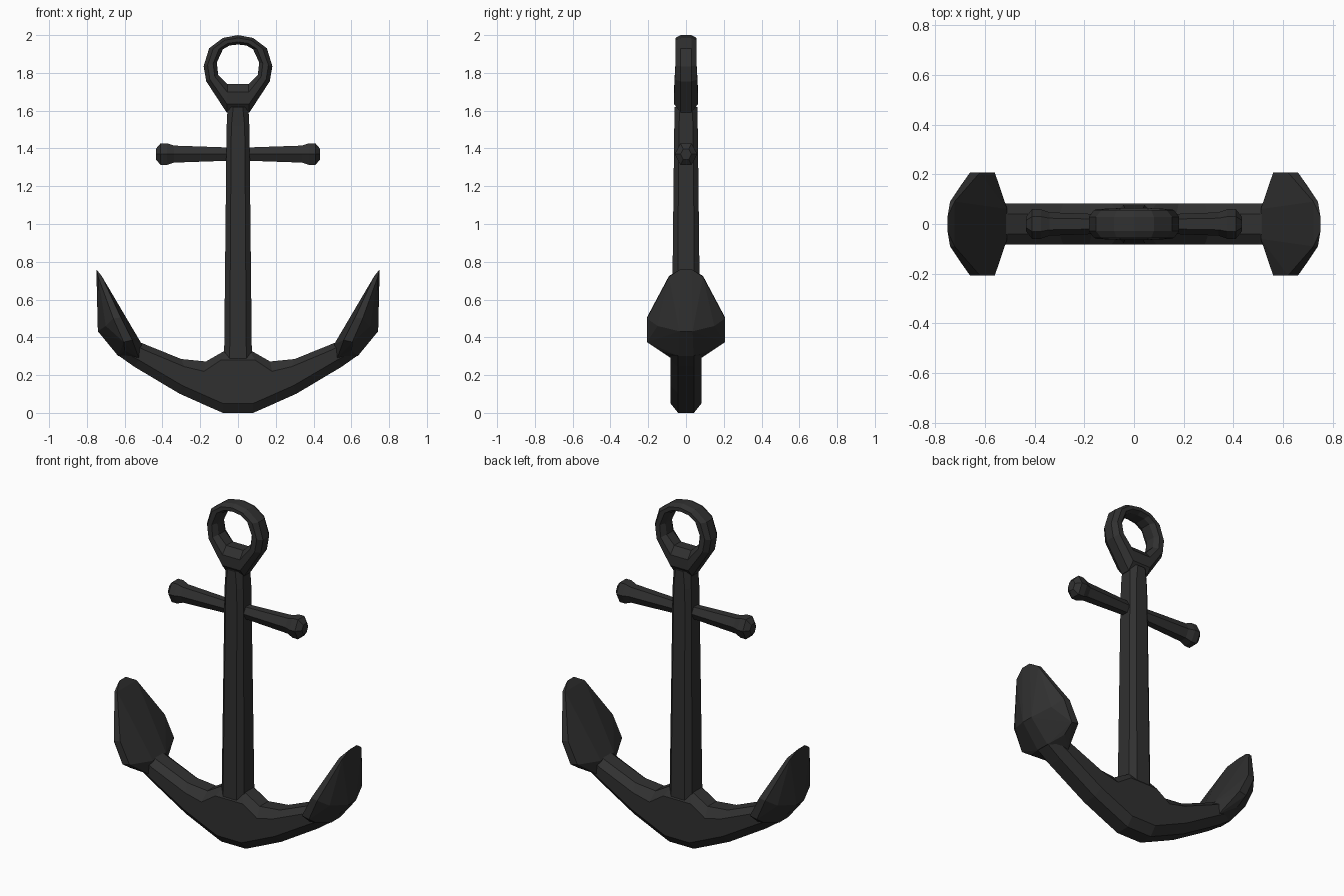
import bpy, bmesh, math
from mathutils import Vector

if "Cube" in bpy.data.objects:
    bpy.data.objects.remove(bpy.data.objects["Cube"])

iron = bpy.data.materials.new("dark_iron")
iron.diffuse_color = (0.03, 0.03, 0.03, 1)
iron.use_nodes = True
iron.node_tree.nodes["Principled BSDF"].inputs["Base Color"].default_value = iron.diffuse_color


def finish(name, bm):
    bmesh.ops.recalc_face_normals(bm, faces=bm.faces)
    me = bpy.data.meshes.new(name)
    bm.to_mesh(me)
    bm.free()
    ob = bpy.data.objects.new(name, me)
    bpy.context.collection.objects.link(ob)
    me.materials.append(iron)
    return ob


def loft(name, rings, closed=False):
    bm = bmesh.new()
    vs = [[bm.verts.new(p) for p in r] for r in rings]
    n = len(vs[0])
    for i in range(len(vs) if closed else len(vs) - 1):
        a, b = vs[i], vs[(i + 1) % len(vs)]
        for j in range(n):
            k = (j + 1) % n
            bm.faces.new((a[j], a[k], b[k], b[j]))
    if not closed:
        bm.faces.new(vs[0])
        bm.faces.new(vs[-1])
    return finish(name, bm)


# shank: tapered square bar with chamfered corners
def bar(z, hx, hy, c):
    return [(hx, -hy + c, z), (hx, hy - c, z), (hx - c, hy, z), (-hx + c, hy, z),
            (-hx, hy - c, z), (-hx, -hy + c, z), (-hx + c, -hy, z), (hx - c, -hy, z)]


loft("shank", [bar(0.15, 0.075, 0.078, 0.03), bar(1.37, 0.062, 0.064, 0.025),
               bar(1.52, 0.06, 0.062, 0.025), bar(1.62, 0.055, 0.062, 0.03)])

# ring head: chamfered section swept around a teardrop eye (outer x,z / inner x,z / half depth)
half = [((0.06, 1.59), (0.055, 1.74), 0.064), ((0.168, 1.755), (0.105, 1.79), 0.06),
        ((0.182, 1.835), (0.112, 1.855), 0.056), ((0.153, 1.93), (0.08, 1.925), 0.056),
        ((0.08, 1.985), (0.045, 1.945), 0.056)]
pairs = half + [((0, 2.0), (0, 1.95), 0.056)]
pairs += [((-o[0], o[1]), (-i[0], i[1]), t) for o, i, t in reversed(half)]
rings = []
for o, i, t in pairs:
    o, i = Vector(o), Vector(i)
    prof = [(0, -0.028), (0.3, -t), (0.72, -t), (1, -0.03), (1, 0.03), (0.72, t), (0.3, t), (0, 0.028)]
    rings.append([(o.lerp(i, f).x, y, o.lerp(i, f).y) for f, y in prof])
loft("ring_head", rings, closed=True)

# stock: six-sided crossbar with knobs
prof = [(0.04, 0.04), (0.34, 0.052), (0.375, 0.066), (0.41, 0.066), (0.435, 0.032)]
prof = [(-x, r) for x, r in reversed(prof)] + prof
loft("stock", [[(x, r * 0.9 * math.cos(a * math.pi / 3), 1.37 + r * math.sin(a * math.pi / 3))
                for a in range(6)] for x, r in prof])

# arms: chamfered section given as (bottom, lower edge, upper edge, top) points in x,z
arm = [((0.08, 0.0), (0.08, 0.05), (0.09, 0.28), (0.06, 0.335)),
       ((0.16, 0.035), (0.155, 0.083), (0.18, 0.22), (0.17, 0.272)),
       ((0.31, 0.102), (0.295, 0.145), (0.285, 0.245), (0.30, 0.285)),
       ((0.55, 0.245), (0.525, 0.28), (0.50, 0.335), (0.51, 0.37)),
       ((0.635, 0.305), (0.62, 0.33), (0.60, 0.39), (0.60, 0.42))]
arm = [tuple((-x, z) for x, z in s) for s in reversed(arm)] + arm
rings = []
for s in arm:
    side = list(zip(s, (0.042, 0.082, 0.082, 0.04)))
    rings.append([(p[0], y, p[1]) for p, y in side] + [(p[0], -y, p[1]) for p, y in reversed(side)])
loft("arms", rings)

# flukes: faceted spade blades
blade = [(0.51, 0.06, 0.365), (0.525, 0.08, 0.29), (0.56, 0.207, 0.385), (0.605, 0.207, 0.375),
         (0.62, 0.207, 0.505), (0.66, 0.207, 0.50), (0.60, 0.14, 0.33), (0.635, 0.04, 0.302),
         (0.635, 0.05, 0.56), (0.70, 0.15, 0.46), (0.742, 0.035, 0.432),
         (0.722, 0.09, 0.725), (0.74, 0.09, 0.72), (0.75, 0.03, 0.76)]
for side, label in ((-1, "left"), (1, "right")):
    bm = bmesh.new()
    for x, y, z in blade:
        bm.verts.new((side * x, y, z))
        bm.verts.new((side * x, -y, z))
    bmesh.ops.convex_hull(bm, input=bm.verts)
    bmesh.ops.dissolve_limit(bm, angle_limit=0.03, verts=bm.verts, edges=bm.edges)
    finish("fluke_" + label, bm)
